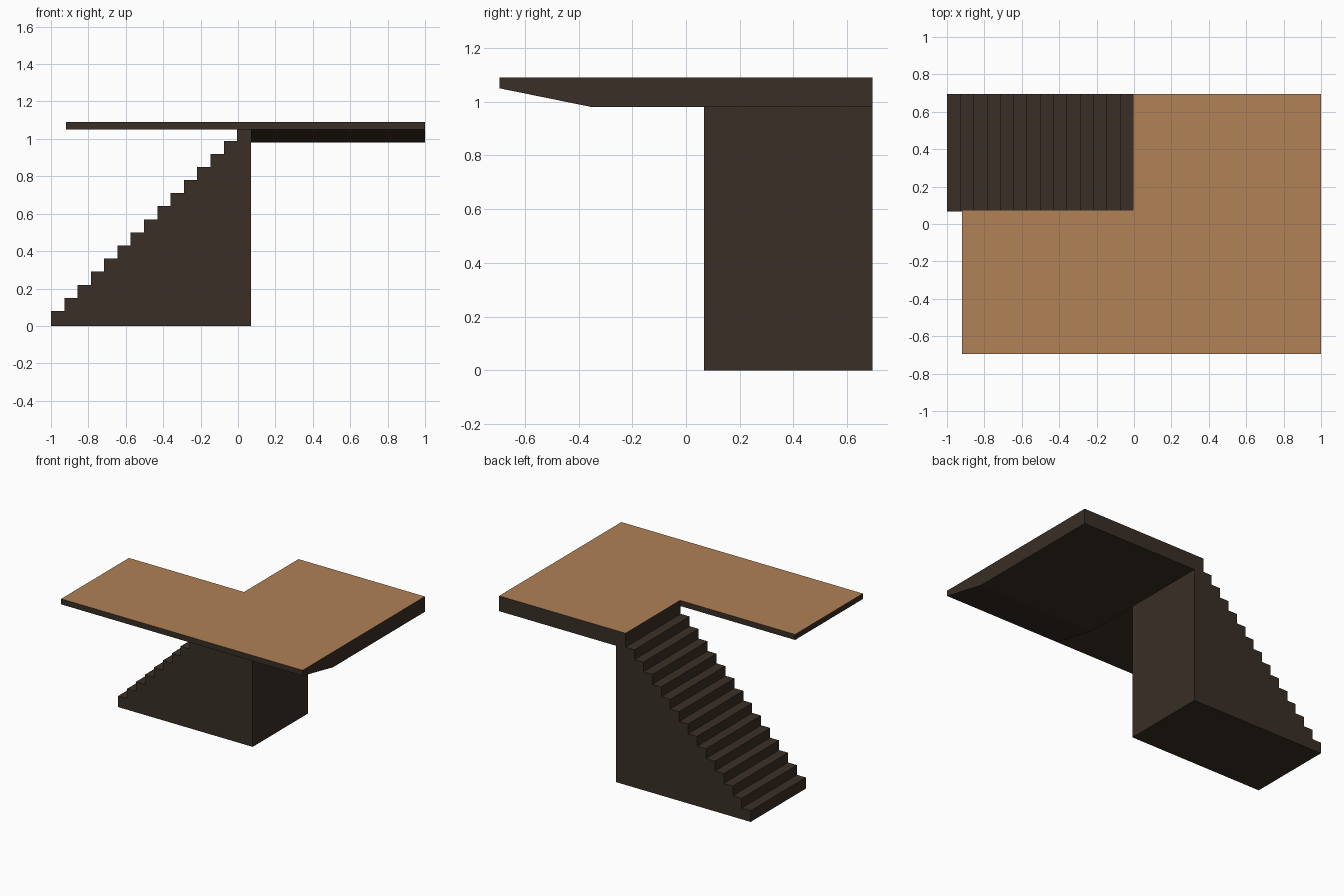
import bpy, bmesh
from mathutils import Vector

if "Cube" in bpy.data.objects:
    bpy.data.objects.remove(bpy.data.objects["Cube"])


def material(name, color):
    m = bpy.data.materials.new(name)
    m.diffuse_color = (*color, 1)
    m.use_nodes = True
    m.node_tree.nodes["Principled BSDF"].inputs["Base Color"].default_value = m.diffuse_color
    return m


dark = material("dark brown wood", (0.041, 0.028, 0.019))
tan = material("tan planks", (0.440, 0.220, 0.092))


def extrude(name, points, offset, mats):
    """Extrude a flat outline into a solid; upward faces take the last material."""
    bm = bmesh.new()
    face = bm.faces.new([bm.verts.new(p) for p in points])
    res = bmesh.ops.extrude_face_region(bm, geom=[face], use_keep_orig=True)
    verts = [v for v in res["geom"] if isinstance(v, bmesh.types.BMVert)]
    bmesh.ops.translate(bm, verts=verts, vec=Vector(offset))
    bmesh.ops.recalc_face_normals(bm, faces=bm.faces)
    for f in bm.faces:
        f.material_index = len(mats) - 1 if f.normal.z > 0.9 else 0
    mesh = bpy.data.meshes.new(name)
    bm.to_mesh(mesh)
    bm.free()
    for m in mats:
        mesh.materials.append(m)
    ob = bpy.data.objects.new(name, mesh)
    bpy.context.collection.objects.link(ob)
    return ob


Y = 0.694                                    # half depth
STEPS, RUN, RISE = 14, 0.995 / 14, 0.07
STAIR_Y, STAIR_END = 0.067, 0.07
DECK_Z, TOP_Z = 1.05, 1.09

# Solid staircase: stepped side profile pulled along y
profile = [(-1, 0)]
for i in range(STEPS):
    z = 0.08 + i * RISE
    profile += [(-1 + i * RUN, z), (-1 + (i + 1) * RUN, z)]
profile += [(-0.005, DECK_Z), (STAIR_END, DECK_Z), (STAIR_END, 0)]
extrude("staircase", [(x, STAIR_Y, z) for x, z in profile],
        (0, Y - STAIR_Y, 0), [dark])

# L-shaped deck with a tan top and dark edges
outline = [(-0.92, -Y), (1, -Y), (1, Y), (-0.005, Y), (-0.005, 0.075), (-0.92, 0.075)]
extrude("deck", [(x, y, DECK_Z) for x, y in outline],
        (0, 0, TOP_Z - DECK_Z), [dark, tan])

# Thick underside of the landing, tapering toward the front edge
under = [(-Y, DECK_Z), (-0.35, 0.98), (Y, 0.98), (Y, DECK_Z)]
extrude("landing_underside", [(STAIR_END, y, z) for y, z in under],
        (1 - STAIR_END, 0, 0), [dark])
